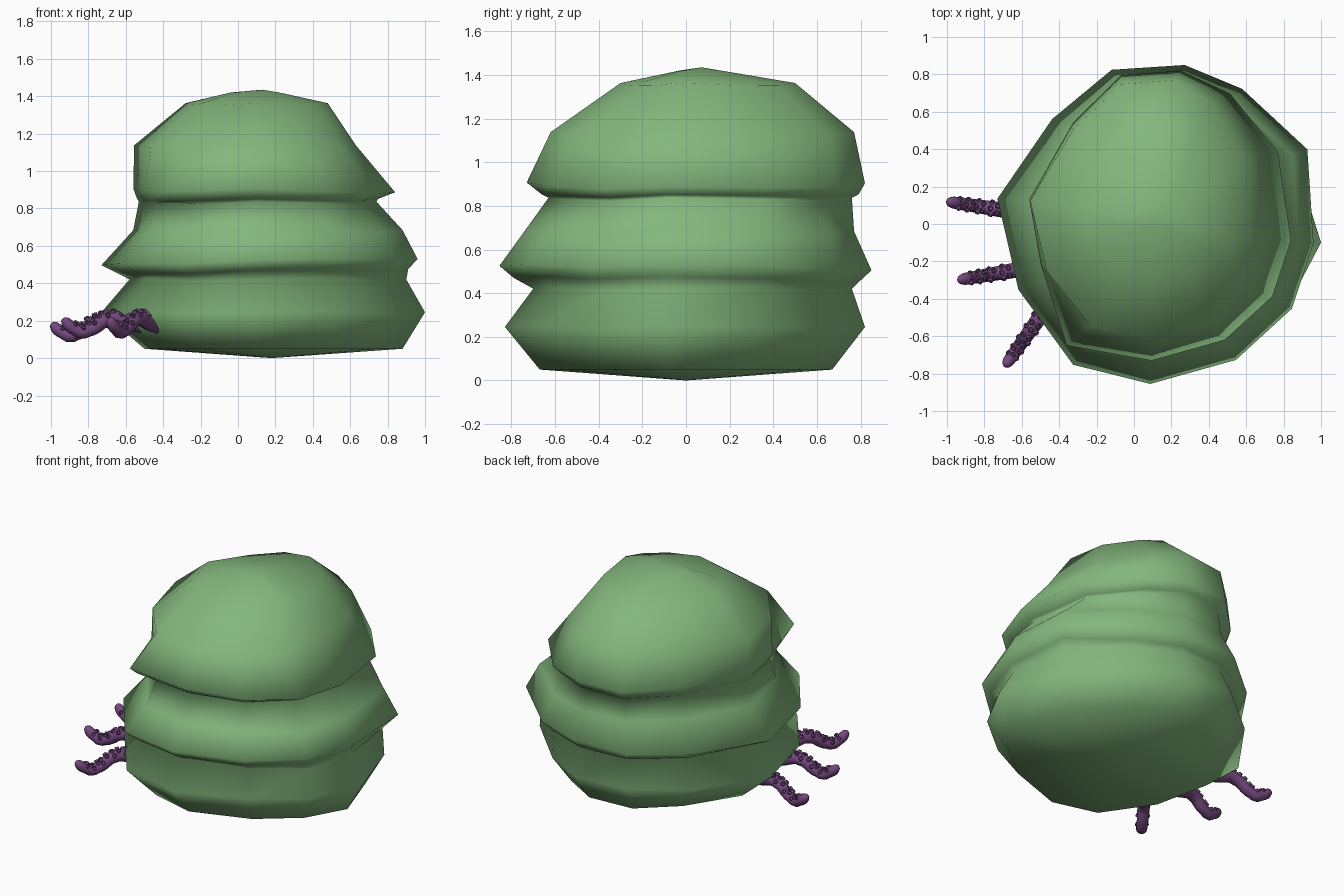
import bpy, bmesh, math
from mathutils import Vector

if "Cube" in bpy.data.objects:
    bpy.data.objects.remove(bpy.data.objects["Cube"])


def material(name, rgb):
    m = bpy.data.materials.new(name)
    m.diffuse_color = (*rgb, 1)
    m.use_nodes = True
    m.node_tree.nodes["Principled BSDF"].inputs["Base Color"].default_value = m.diffuse_color
    return m


green = material("leaf green", (0.23, 0.475, 0.205))
purple = material("dark purple", (0.175, 0.066, 0.205))


def finish(bm, name, mat, angle):
    bmesh.ops.recalc_face_normals(bm, faces=bm.faces)
    me = bpy.data.meshes.new(name)
    bm.to_mesh(me)
    bm.free()
    ob = bpy.data.objects.new(name, me)
    bpy.context.collection.objects.link(ob)
    me.materials.append(mat)
    bpy.ops.object.select_all(action='DESELECT')
    ob.select_set(True)
    bpy.context.view_layer.objects.active = ob
    bpy.ops.object.shade_smooth_by_angle(angle=math.radians(angle))
    return ob


def loft(bm, rings, start, end):
    """Skin closed rings of points and cap both ends with a fan."""
    vr = [[bm.verts.new(p) for p in r] for r in rings]
    n = len(vr[0])
    for a, b in zip(vr, vr[1:]):
        for i in range(n):
            j = (i + 1) % n
            bm.faces.new((a[i], a[j], b[j], b[i]))
    for ring, tip, flip in ((vr[0], start, True), (vr[-1], end, False)):
        v = bm.verts.new(tip)
        for i in range(n):
            j = (i + 1) % n
            bm.faces.new((ring[j], ring[i], v) if flip else (ring[i], ring[j], v))


# Body: irregular twelve-sided outline, scaled into three folded bulges
outline = [(1, -.12), (.92, .47), (.54, .85), (.17, 1), (-.29, .97), (-.66, .66),
           (-1, .16), (-.87, -.41), (-.53, -.88), (-.05, -1), (.5, -.85), (.86, -.53)]
low = {1: (.84, .42), 2: (.48, .80), 10: (.47, -.80), 11: (.81, -.50)}
mid = {1: (.96, .47)}
cap = {1: (.90, .47), 7: (-.91, -.30), 8: (-.71, -.89)}
CX = 0.13
# z, left, right, front, back, outline changes
levels = [(.05, -.50, .88, -.67, .67, low), (.245, -.73, 1.0, -.83, .82, low),
          (.42, -.58, .90, -.70, .76, {}), (.455, -.62, .91, -.79, .79, mid),
          (.51, -.73, .96, -.855, .85, mid), (.68, -.56, .88, -.74, .77, mid),
          (.83, -.53, .74, -.63, .76, {}), (.845, -.54, .75, -.66, .79, cap),
          (.90, -.56, .84, -.73, .82, cap), (1.13, -.555, .63, -.62, .77, {}),
          (1.355, -.28, .48, -.30, .50, {}), (1.42, -.04, .22, -.03, .16, {})]
rings = []
for k, (z, l, r, f, b, change) in enumerate(levels):
    ring = []
    for i, p in enumerate(outline):
        px, py = change.get(i, p)
        x = CX + px * ((r - CX) if px > 0 else (CX - l))
        y = py * (b if py > 0 else -f)
        dz = 0 if k in (0, 11) else 0.008 * math.sin(i * 2.1 + 0.5 * (k // 3))
        if k in (3, 4):
            dz += 0.015 * px - 0.012 * py
        if k == 8:
            dz -= 0.02 * max(px, 0)
        ring.append((x, y, z + dz))
    rings.append(ring)
bm = bmesh.new()
loft(bm, rings, (.18, 0, 0), (.13, .07, 1.435))
finish(bm, "folded_body", green, 180)

# Tentacle wave: height along its length
wave = [(0, .175), (.15, .18), (.38, .205), (.5, .19), (.65, .14), (.78, .115),
        (.9, .145), (1, .185)]


def height(t):
    for (a, za), (b, zb) in zip(wave, wave[1:]):
        if t <= b:
            u = max(0, (t - a) / (b - a))
            return za + (zb - za) * (0.5 * u + 0.5 * u * u * (3 - 2 * u))
    return wave[-1][1]


def radius(t):
    r = 0.046 - 0.015 * t
    if t > 0.92:
        r *= math.sqrt(max(0.0, 1 - ((t - 0.92) / 0.08) ** 2))
    return r


def frame(root, tip, t):
    def pos(u):
        p = root.lerp(tip, u)
        p.z += height(min(max(u, 0), 1))
        return p
    tan = (pos(min(t + .04, 1)) - pos(max(t - .04, 0))).normalized()
    side = tan.cross(Vector((0, 0, 1))).normalized()
    return pos(t), tan, side, side.cross(tan).normalized()


def sucker(bm, p, n, tan, r):
    side = n.cross(tan)
    h = r * 0.8
    prof = [(.85, -h), (1.0, h * .7), (.85, h), (.6, h), (.5, h * .4)]
    ring = [[p + n * z + (tan * math.cos(a) + side * math.sin(a)) * r * k
             for a in (math.tau * i / 8 for i in range(8))] for k, z in prof]
    loft(bm, ring, p - n * h, p + n * h * .3)


def tentacle(name, root, tip, rise):
    root, tip = Vector((*root, 0)), Vector((*tip, rise))
    bm = bmesh.new()
    rings = []
    steps = [i / 20 for i in range(19)] + [.93, .96, .98, .993]
    for t in steps:
        p, tan, side, up = frame(root, tip, t)
        r = radius(t)
        rings.append([p + (side * math.cos(a) + up * math.sin(a)) * r
                      for a in (math.tau * i / 12 for i in range(12))])
    loft(bm, rings, frame(root, tip, 0)[0], frame(root, tip, 1)[0])
    # Rows of suckers on the upper side
    for row in range(13):
        t = 0.06 + row * 0.068
        p, tan, side, up = frame(root, tip, t)
        for deg in ((-25, 25) if row % 2 else (-52, 0, 52)):
            a = math.radians(deg)
            n = up * math.cos(a) + side * math.sin(a)
            sucker(bm, p + n * radius(t), n, tan, 0.017 - 0.005 * t)
    finish(bm, name, purple, 50)


tentacle("back_tentacle", (-.54, .05), (-1.0, .12), 0)
tentacle("middle_tentacle", (-.48, -.22), (-.94, -.30), .025)
tentacle("front_tentacle", (-.42, -.38), (-.69, -.76), .025)
